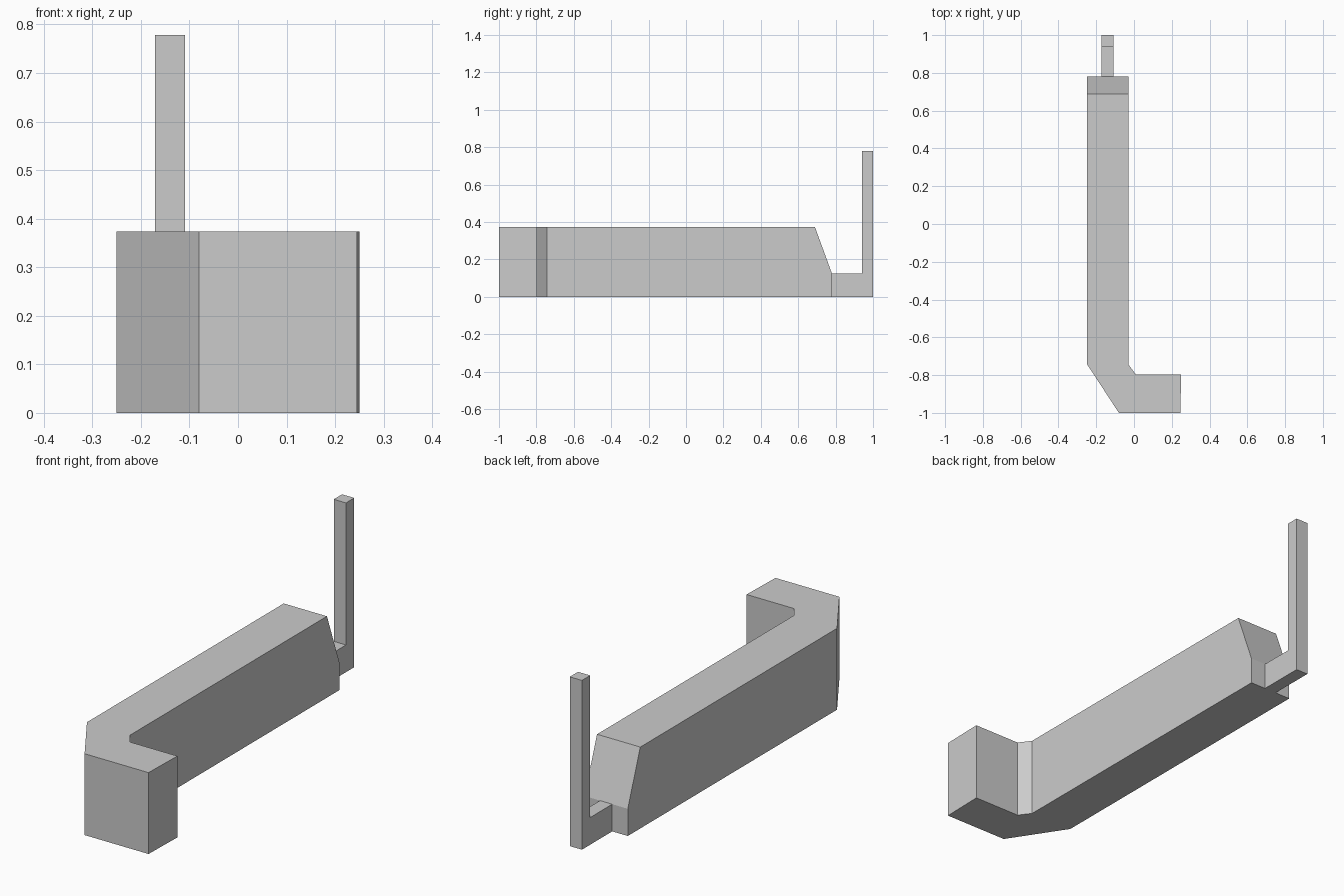
import bpy, bmesh
from mathutils import Vector

if "Cube" in bpy.data.objects:
    bpy.data.objects.remove(bpy.data.objects["Cube"])


def prism(name, points, direction, cut=None):
    """Extrude a flat outline; optionally slice off everything beyond a plane."""
    bm = bmesh.new()
    face = bm.faces.new([bm.verts.new(p) for p in points])
    ext = bmesh.ops.extrude_face_region(bm, geom=[face], use_keep_orig=True)
    moved = [g for g in ext["geom"] if isinstance(g, bmesh.types.BMVert)]
    bmesh.ops.translate(bm, vec=Vector(direction), verts=moved)
    if cut:
        co, no = cut
        bmesh.ops.bisect_plane(bm, geom=bm.verts[:] + bm.edges[:] + bm.faces[:],
                               plane_co=co, plane_no=no, clear_outer=True)
        bmesh.ops.holes_fill(bm, edges=[e for e in bm.edges if e.is_boundary], sides=0)
    bmesh.ops.recalc_face_normals(bm, faces=bm.faces[:])
    mesh = bpy.data.meshes.new(name)
    bm.to_mesh(mesh)
    bm.free()
    obj = bpy.data.objects.new(name, mesh)
    bpy.context.collection.objects.link(obj)
    return obj


# Long body with angled foot, back end sloped above z = 0.125
outline = [(-0.25, 0.78), (-0.25, -0.74), (-0.08, -1.0), (0.245, -1.0),
           (0.25, -0.797), (0.01, -0.797), (-0.03, -0.743), (-0.03, 0.78)]
prism("body", [(x, y, 0) for x, y in outline], (0, 0, 0.374),
      cut=((0, 0.78, 0.125), Vector((0, 0.249, 0.091)).normalized()))

# L-shaped arm and upright post at the back
profile = [(0.78, 0), (1.0, 0), (1.0, 0.778), (0.94, 0.778), (0.94, 0.125), (0.78, 0.125)]
prism("rear_post", [(-0.171, y, z) for y, z in profile], (0.062, 0, 0))
